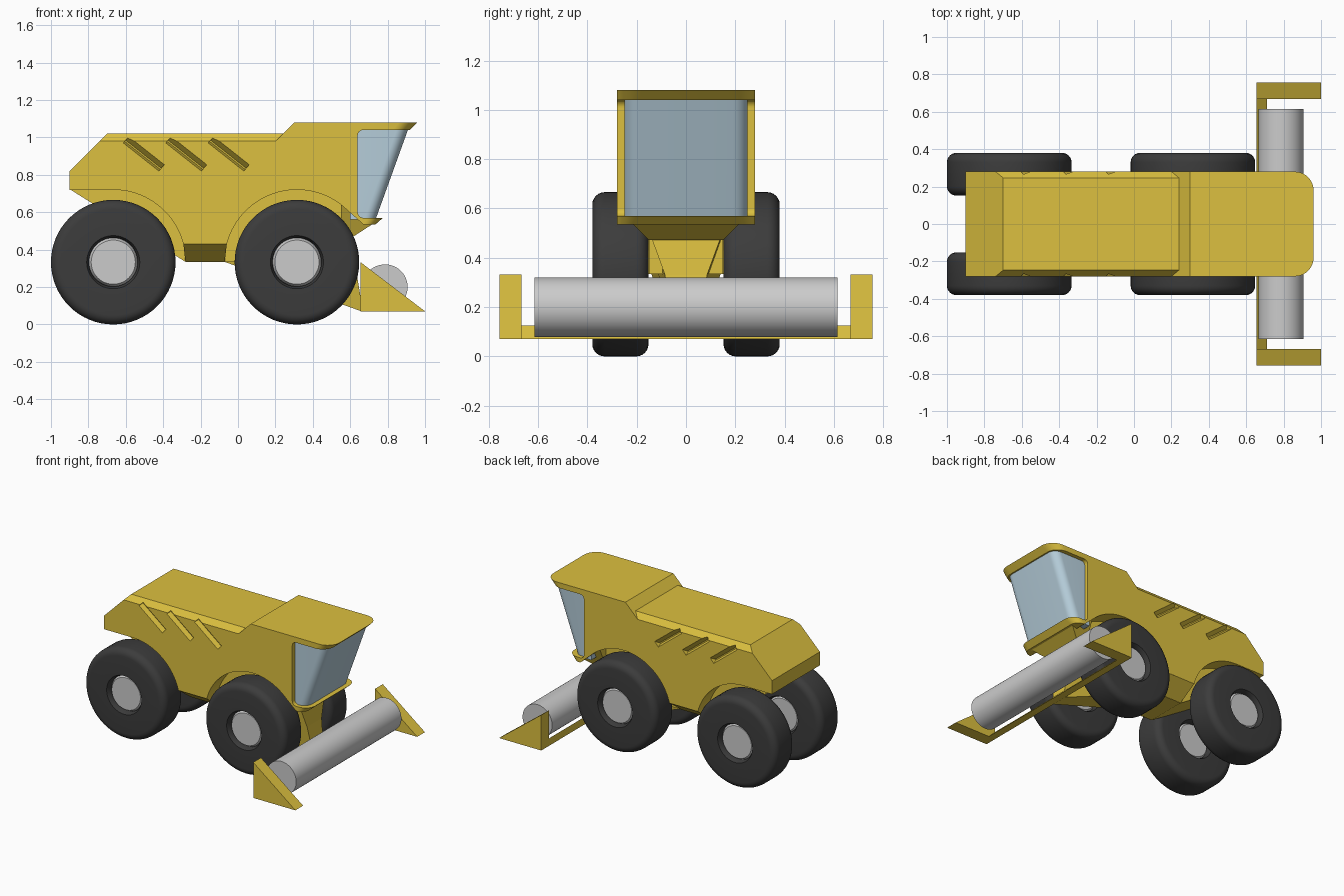
import bpy, bmesh, math
from mathutils import Vector

if "Cube" in bpy.data.objects:
    bpy.data.objects.remove(bpy.data.objects["Cube"])


def material(name, rgb):
    m = bpy.data.materials.new(name)
    m.diffuse_color = (*rgb, 1)
    m.use_nodes = True
    m.node_tree.nodes["Principled BSDF"].inputs["Base Color"].default_value = m.diffuse_color
    return m


YELLOW = material("yellow_paint", (0.72, 0.53, 0.05))
RUBBER = material("rubber", (0.045, 0.045, 0.045))
GLASS = material("glass", (0.47, 0.62, 0.71))


def finish(name, bm, mat=None, smooth=None):
    bmesh.ops.recalc_face_normals(bm, faces=bm.faces)
    me = bpy.data.meshes.new(name)
    bm.to_mesh(me)
    bm.free()
    ob = bpy.data.objects.new(name, me)
    bpy.context.collection.objects.link(ob)
    if mat:
        me.materials.append(mat)
    if smooth:
        me.shade_smooth()
        me.set_sharp_from_angle(angle=math.radians(smooth))
    return ob


def add_loft(bm, a, b):
    """Closed solid between two loops with equal point counts."""
    va, vb = [bm.verts.new(p) for p in a], [bm.verts.new(p) for p in b]
    bm.faces.new(va)
    bm.faces.new(vb[::-1])
    n = len(va)
    for i in range(n):
        j = (i + 1) % n
        bm.faces.new((va[i], vb[i], vb[j], va[j]))


def loft(name, a, b, mat, smooth=None):
    bm = bmesh.new()
    add_loft(bm, a, b)
    return finish(name, bm, mat, smooth)


def slab(name, pts, w=None):
    """Side profile (x, z[, half width]) mirrored across y."""
    full = [(p[0], p[1], p[2] if len(p) > 2 else w) for p in pts]
    return loft(name, [(x, -h, z) for x, z, h in full],
                [(x, h, z) for x, z, h in full], YELLOW)


def arc(cx, cz, r, a0, a1, n):
    return [(cx + r * math.cos(math.radians(a0 + (a1 - a0) * i / n)),
             cz + r * math.sin(math.radians(a0 + (a1 - a0) * i / n))) for i in range(n + 1)]


def plan(xb, xf, w, r, z):
    """Plan outline with rounded front corners."""
    pts = [(xb, -w)] + arc(xf - r, -w + r, r, -90, 0, 8) + arc(xf - r, w - r, r, 0, 90, 8) + [(xb, w)]
    return [(x, y, z) for x, y in pts]


def lathe(name, profile, centre, mat=None, steps=48, smooth=35):
    """Spin (radius, y) points around a y axis."""
    bm = bmesh.new()
    rings = []
    for i in range(steps):
        t = math.tau * i / steps
        rings.append([bm.verts.new((centre[0] + r * math.cos(t), centre[1] + y,
                                    centre[2] + r * math.sin(t))) for r, y in profile])
    n = len(profile)
    for i in range(steps):
        a, b = rings[i], rings[(i + 1) % steps]
        for j in range(n):
            k = (j + 1) % n
            bm.faces.new((a[j], a[k], b[k], b[j]))
    bmesh.ops.remove_doubles(bm, verts=bm.verts, dist=1e-5)
    return finish(name, bm, mat, smooth)


REAR, FRONT, AXLE, R = -0.667, 0.315, 0.333, 0.333

# body shell with wheel arches and a rounded cab opening
body = slab("body_shell",
            [(-0.9, 0.72)] + arc(REAR, AXLE, 0.387, 90, 14.5, 20)
            + arc(FRONT, AXLE, 0.387, 165.5, 50.5, 30)
            + [(0.67, 0.535)] + arc(0.67, 0.60, 0.03, 270, 180, 6)
            + arc(0.67, 1.01, 0.03, 180, 90, 6)
            + [(0.67, 1.08), (0.30, 1.08), (0.20, 0.98), (-0.74, 0.98), (-0.9, 0.82)], 0.28)

# chamfered engine deck, inner chassis and sloped skirt between the wheels
deck = slab("engine_deck", [(-0.74, 0.98, 0.28), (0.20, 0.98, 0.28),
                            (0.24, 1.02, 0.247), (-0.70, 1.02, 0.247)])
slab("chassis", [(-0.895, 0.72), (-0.28, 0.334), (0.56, 0.334), (0.56, 0.75), (-0.895, 0.75)], 0.15)
slab("side_skirt", [(-0.281, 0.335, 0.151), (-0.071, 0.335, 0.151),
                    (-0.06, 0.43, 0.28), (-0.292, 0.43, 0.28)])

# vent grooves on both sides
bm = bmesh.new()
d = Vector((0.195, -0.17)).normalized()
n = Vector((-d.y, d.x))
for side in (-1, 1):
    for k in range(3):
        top = Vector((-0.598 + 0.227 * k, 0.988))
        end = Vector((-0.408 + 0.227 * k, 0.838))

        def quad(hw, y, shift=0.0):
            c = [top + n * (hw + shift), top - n * (hw - shift),
                 end - n * (hw - shift), end + n * (hw + shift)]
            return [(p.x, side * y, p.y) for p in c]
        add_loft(bm, quad(0.025, 0.285), quad(0.004, 0.245, -0.008))
cutter = finish("vent_cutter", bm)
cutter.hide_render = True
cutter.hide_viewport = True
for ob in (body, deck):
    mod = ob.modifiers.new("vents", "BOOLEAN")
    mod.operation = "DIFFERENCE"
    mod.solver = "EXACT"
    mod.object = cutter

# cab: glass, roof lip, lower ledge and chin
loft("cab_glass", plan(0.6, 0.735, 0.25, 0.06, 0.56), plan(0.6, 0.912, 0.25, 0.06, 1.05), GLASS, 30)
loft("cab_roof", plan(0.67, 0.918, 0.28, 0.09, 1.04), plan(0.67, 0.96, 0.28, 0.10, 1.08), YELLOW, 30)
loft("cab_ledge", plan(0.67, 0.735, 0.28, 0.06, 0.535), plan(0.67, 0.775, 0.28, 0.08, 0.57), YELLOW, 30)
slab("cab_chin", [(0.725, 0.54, 0.22), (0.62, 0.472, 0.15), (0.55, 0.472, 0.15), (0.55, 0.64, 0.22)])

# feeder channel down to the header
slab("feeder", [(-0.07, 0.334, 0.14), (0.66, 0.07, 0.06), (0.66, 0.12, 0.06),
                (0.625, 0.33, 0.085), (0.61, 0.48, 0.14), (0.3, 0.48, 0.14)])

# header: back beam, end wedges and reel
slab("header_beam", [(0.655, 0.07), (0.71, 0.07), (0.655, 0.125)], 0.67)
for side, label in ((-1, "right"), (1, "left")):
    tri = [(0.655, 0.07), (1.0, 0.07), (0.655, 0.333)]
    loft(f"header_wedge_{label}", [(x, side * 0.667, z) for x, z in tri],
         [(x, side * 0.757, z) for x, z in tri], YELLOW)
lathe("header_reel", [(0, -0.615), (0.121, -0.615), (0.121, 0.615), (0, 0.615)], (0.786, 0, 0.2))

# wheels: rounded tyres with recessed hubs
half, fil = 0.114, 0.05
tyre = (arc(R - fil, half - fil, fil, 0, 90, 6) + [(0.142, half), (0.130, half - 0.025)])
tyre = tyre + [(r, -y) for r, y in reversed(tyre)]
for x, end in ((REAR, "rear"), (FRONT, "front")):
    for side, label in ((-1, "right"), (1, "left")):
        c = (x, side * 0.266, AXLE)
        lathe(f"{end}_{label}_tyre", tyre, c, RUBBER, 64)
        lathe(f"{end}_{label}_hub", [(0, -0.09), (0.118, -0.09), (0.131, -0.07), (0.131, 0.07),
                                     (0.118, 0.09), (0, 0.09)], c)
